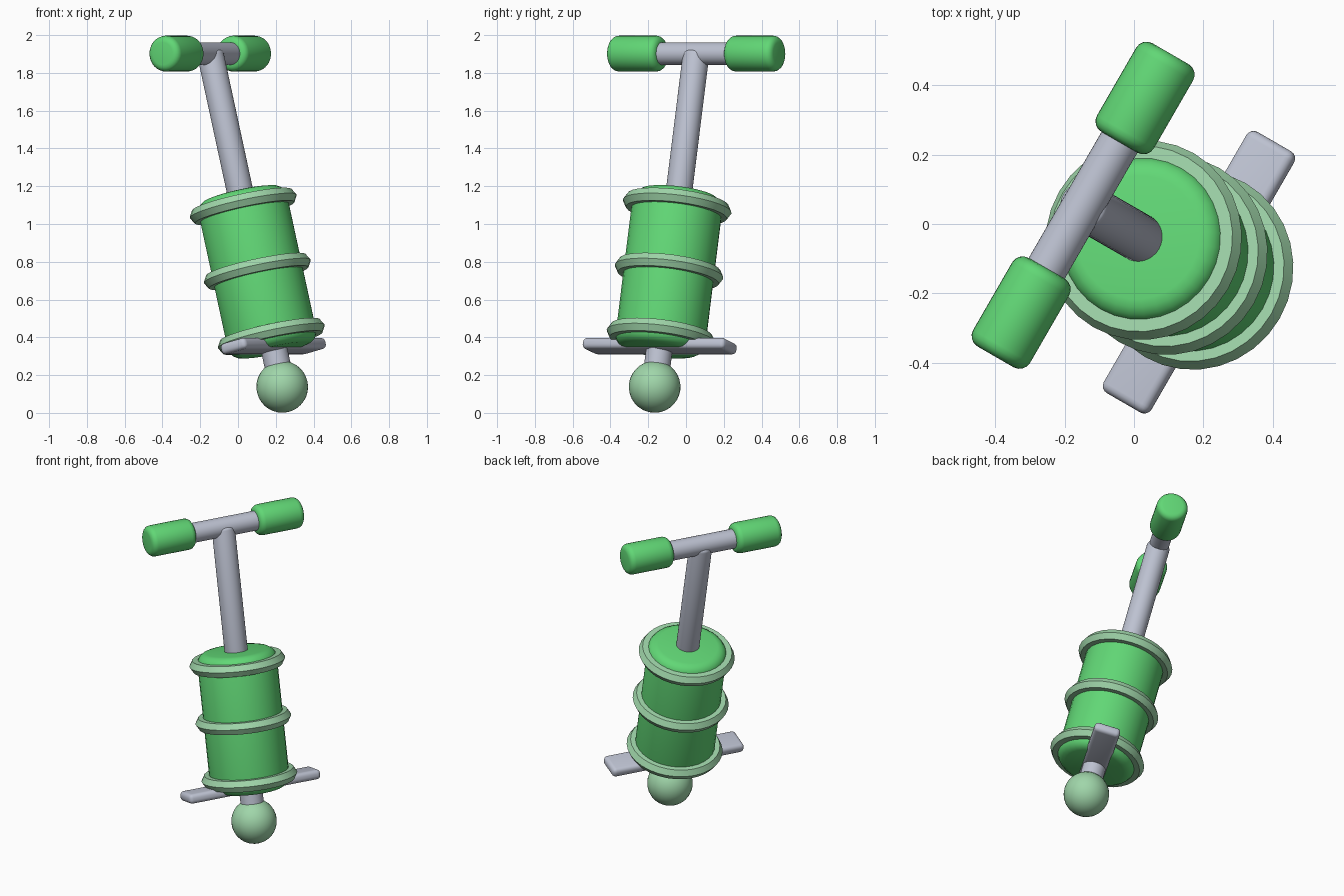
import bpy
import math
from mathutils import Matrix, Vector

old = bpy.data.objects.get("Cube")
if old:
    bpy.data.objects.remove(old, do_unlink=True)


def material(name, rgb):
    m = bpy.data.materials.new(name)
    m.use_nodes = True
    m.diffuse_color = (*rgb, 1)
    bsdf = m.node_tree.nodes["Principled BSDF"]
    bsdf.inputs["Base Color"].default_value = (*rgb, 1)
    return m


green = material("bright green", (0.12, 0.68, 0.18))
pale = material("pale green", (0.35, 0.67, 0.40))
grey = material("light grey", (0.51, 0.54, 0.64))

# Leaning frame: origin at the ball, x along the handle, z up the shaft
frame = (Matrix.Translation((0.234, -0.166, 0.138))
         @ Matrix.Rotation(math.radians(60), 4, "Z")
         @ Matrix.Rotation(math.radians(-14), 4, "X"))


def finish(name, mat, local, bevel=0):
    """Name, colour, place and smooth the active object."""
    ob = bpy.context.object
    ob.name = name
    ob.data.materials.append(mat)
    ob.matrix_world = frame @ local
    if bevel:
        mod = ob.modifiers.new("rounded edges", "BEVEL")
        mod.width = bevel
        mod.segments = 4
        mod.limit_method = "ANGLE"
        mod.angle_limit = math.radians(40)
        bpy.ops.object.modifier_apply(modifier=mod.name)
    bpy.ops.object.shade_smooth_by_angle(angle=math.radians(35))
    return ob


def cylinder(name, mat, radius, start, end, bevel=0):
    """Cylinder between two points of the leaning frame."""
    a, b = Vector(start), Vector(end)
    bpy.ops.mesh.primitive_cylinder_add(vertices=32, radius=radius, depth=(b - a).length)
    turn = (b - a).to_track_quat("Z", "Y").to_matrix().to_4x4()
    return finish(name, mat, Matrix.Translation((a + b) / 2) @ turn, bevel)


HANDLE = 1.818

# Ball tip and neck
bpy.ops.mesh.primitive_uv_sphere_add(segments=32, ring_count=16, radius=0.137)
finish("ball_tip", pale, Matrix())
cylinder("neck", grey, 0.07, (0, 0, 0), (0, 0, 0.25))

# Foot bar
bpy.ops.mesh.primitive_cube_add(size=1)
bpy.context.object.data.transform(Matrix.Diagonal((0.87, 0.16, 0.06, 1)))
finish("foot_bar", grey, Matrix.Translation((0, 0, 0.222)), 0.024)

# Barrel with three bands
cylinder("barrel", green, 0.24, (0, 0, 0.2), (0, 0, 1.055), 0.06)
for label, height in (("lower", 0.275), ("middle", 0.63), ("upper", 0.985)):
    bpy.ops.mesh.primitive_torus_add(major_segments=32, minor_segments=6,
                                     major_radius=0.25, minor_radius=0.04)
    finish(label + "_band", pale, Matrix.Translation((0, 0, height)))

# Shaft, handle bar and grips
cylinder("shaft", grey, 0.07, (0, 0, 1.0), (0, 0, HANDLE + 0.008), 0.02)
cylinder("handle_bar", grey, 0.06, (-0.4, 0, HANDLE), (0.4, 0, HANDLE))
for label, side in (("front", -1), ("back", 1)):
    cylinder(label + "_grip", green, 0.095,
             (side * 0.21, 0, HANDLE), (side * 0.505, 0, HANDLE), 0.035)
